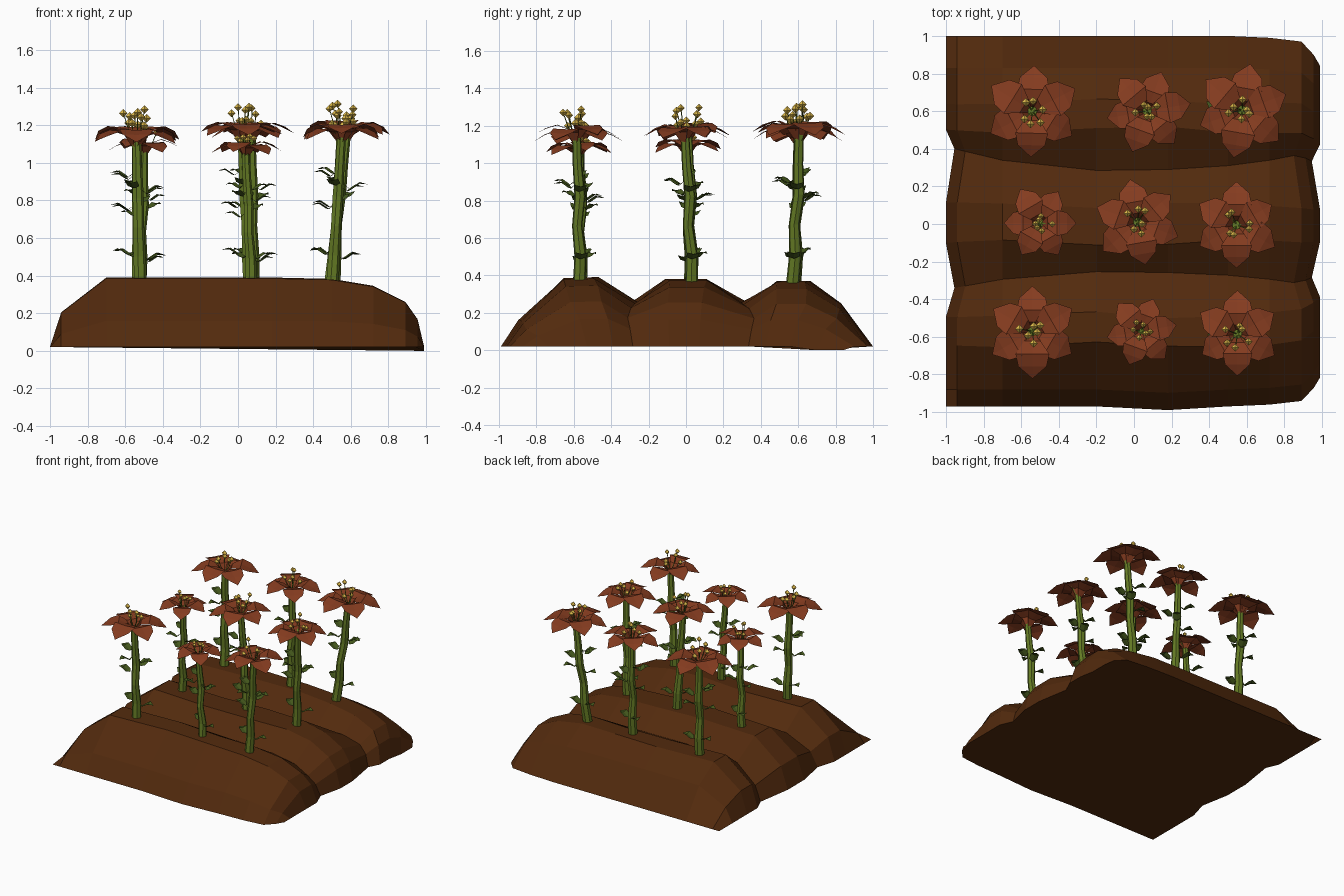
import bpy, bmesh, random
from math import sin, cos, pi, radians
from mathutils import Vector, Matrix

if "Cube" in bpy.data.objects:
    bpy.data.objects.remove(bpy.data.objects["Cube"])

random.seed(4)


def material(name, rgb):
    m = bpy.data.materials.new(name)
    m.diffuse_color = (*rgb, 1)
    m.use_nodes = True
    m.node_tree.nodes["Principled BSDF"].inputs["Base Color"].default_value = m.diffuse_color
    return m


SOIL = material("soil", (0.085, 0.023, 0.004))
STEM = material("stem_green", (0.13, 0.2, 0.018))
LEAF = material("leaf_green", (0.06, 0.1, 0.012))
PETAL = material("petal_rust", (0.235, 0.045, 0.014))
POLLEN = material("pollen_yellow", (0.75, 0.5, 0.07))


def finish(bm, name, *mats):
    me = bpy.data.meshes.new(name)
    bm.to_mesh(me)
    bm.free()
    for m in mats:
        me.materials.append(m)
    ob = bpy.data.objects.new(name, me)
    bpy.context.collection.objects.link(ob)
    return ob


def tube(bm, pts, radii, sides):
    rings = []
    for p, r in zip(pts, radii):
        rings.append([bm.verts.new(p + Vector((r * cos(2 * pi * k / sides), r * sin(2 * pi * k / sides), 0)))
                      for k in range(sides)])
    for a, b in zip(rings, rings[1:]):
        for k in range(sides):
            j = (k + 1) % sides
            bm.faces.new((a[k], a[j], b[j], b[k]))
    bm.faces.new(rings[-1])
    bm.faces.new(rings[0][::-1])


def blade(bm, matrix, profile, fold):
    """Petal or leaf folded along its midrib; profile rows are (r, z, half width)."""
    rows = []
    for r, z, w in profile:
        mid = bm.verts.new(matrix @ Vector((r, 0, z)))
        if w:
            lf, rt = (bm.verts.new(matrix @ Vector((r, s * w, z + fold * w))) for s in (1, -1))
            rows.append((rt, mid, lf))
        else:
            rows.append((mid, mid, mid))
    for a, b in zip(rows, rows[1:]):
        for k in (0, 1):
            f = []
            for v in (a[k], b[k], b[k + 1], a[k + 1]):
                if v not in f:
                    f.append(v)
            bm.faces.new(f)


# Soil bed: three-ridge profile lofted along x
def soil_bed():
    bm = bmesh.new()
    profile = [(-0.97, 0.02), (-0.88, 0.16), (-0.64, 0.385), (-0.48, 0.39), (-0.26, 0.255), (-0.10, 0.38),
               (0.10, 0.38), (0.30, 0.25), (0.50, 0.37), (0.65, 0.37), (0.83, 0.25), (1.0, 0.02)]
    stations = [(-1, 0, 1), (-0.94, 0.5, 1), (-0.7, 1, 1), (-0.2, 1, 1), (0.18, 1, 1.02),
                (0.5, 0.98, 1), (0.72, 0.88, 0.99), (0.89, 0.65, 0.97), (0.955, 0.4, 0.9), (0.99, 0, 0.84)]
    rows = []
    for x, s, ys in stations:
        row = []
        for i, (y, z) in enumerate(profile):
            if i == 4:
                y = -0.25 - 0.09 * x * x
            elif i == 7:
                y = 0.28 + 0.12 * x * x
            elif 1 < i < 10:
                y += 0.015 * sin(5 * x + i)
            elif ys > 1 and i > 9:
                y /= ys
            dent = 0.045 * (abs(x) > 0.85) if i in (4, 7) else 0
            base = 0.0 if (x > 0.98 and i > 9) else 0.02
            # wall feet stay on the ground round the right-hand corners
            row.append(bm.verts.new((x * (1 - dent), y * ys, base + (z - 0.02) * s)))
        rows.append(row)
    for a, b in zip(rows, rows[1:]):
        for k in range(len(profile) - 1):
            bm.faces.new((a[k], b[k], b[k + 1], a[k + 1]))
    under = rows[0] + [r[-1] for r in rows[1:-1]] + rows[-1][::-1] + [r[0] for r in rows[-2:0:-1]]
    bm.faces.new(under)
    bmesh.ops.recalc_face_normals(bm, faces=bm.faces)
    finish(bm, "soil_bed", SOIL)


PETAL_SHAPE = [(0.015, -0.07, 0.012), (0.05, -0.005, 0.042), (0.115, 0.018, 0.086), (0.18, -0.002, 0.072),
               (0.245, -0.035, 0)]
LEAF_SHAPE = [(0.015, 0.005, 0.005), (0.05, -0.022, 0.008), (0.065, -0.018, 0.034), (0.105, 0.008, 0.036),
              (0.15, 0.004, 0)]


def flower(n, base, top, radius, turn):
    base, top = Vector(base), Vector(top)
    k = radius / 0.23

    # Wobbly seven-sided stem
    bm = bmesh.new()
    end = top - Vector((0, 0, 0.035))
    bend = [0, 0.4, -0.3, 0.6, 0.1, 0]
    pts = [base.lerp(end, i / 5) + Vector((0.02 * b * cos(turn), 0.02 * b * sin(turn), 0))
           for i, b in enumerate(bend)]
    tube(bm, pts, [r * (0.45 + 0.55 * k) for r in (0.036, 0.034, 0.029, 0.031, 0.027, 0.025)], 7)
    finish(bm, f"stem_{n}", STEM)

    # Leaves on the stem
    bm = bmesh.new()
    for t, az in ((0.20, -80), (0.23, 70), (0.54, 95), (0.60, -20), (0.66, -80), (0.70, 160), (0.76, 80)):
        m = Matrix.Translation(base.lerp(end, t)) @ Matrix.Rotation(turn + radians(az), 4, 'Z')
        blade(bm, m @ Matrix.Scale(0.5 + 0.45 * k, 4), LEAF_SHAPE, 0.25)
    finish(bm, f"leaves_{n}", LEAF)

    # Six petals in two layers
    bm = bmesh.new()
    for i in range(6):
        m = (Matrix.Translation(top + Vector((0, 0, 0.014 * (i % 2)))) @ Matrix.Rotation(turn + i * pi / 3, 4, 'Z')
             @ Matrix.Rotation(random.uniform(-0.02, 0.08), 4, 'Y') @ Matrix.Scale(k * random.uniform(0.95, 1.04), 4))
        blade(bm, m, PETAL_SHAPE, 0.05)
    finish(bm, f"petals_{n}", PETAL)

    # Stamens: thin filaments with octahedral tips
    bm, tips = bmesh.new(), bmesh.new()
    for i in range(6):
        a = turn + i * pi / 3 + random.uniform(-0.4, 0.4)
        r, h = random.uniform(0.02, 0.08), random.uniform(0.03, 0.13)
        tip = top + k * Vector((r * cos(a), r * sin(a), h))
        root = top + Vector((0, 0, -0.05))
        mid = root.lerp(tip, 0.5) + Vector((0.01 * cos(a), 0.01 * sin(a), 0))
        tube(bm, [root, mid, tip], [0.004, 0.003, 0.003], 3)
        for s in (1, -1):
            bmesh.ops.create_cone(tips, segments=4, radius1=0.022 * k * (s > 0), radius2=0.022 * k * (s < 0),
                                  depth=0.022 * k, matrix=Matrix.Translation(tip + Vector((0, 0, s * 0.011 * k))))
    finish(bm, f"filaments_{n}", STEM)
    finish(tips, f"pollen_tips_{n}", POLLEN)


soil_bed()

# Nine plants: stem base xy, flower centre xyz, flower radius, turn
PLANTS = [(-0.52, -0.57, -0.54, -0.57, 1.15, 0.235, 90), (0.07, -0.56, 0.04, -0.57, 1.085, 0.18, 70),
          (0.50, -0.57, 0.55, -0.585, 1.17, 0.215, 90), (-0.52, 0.02, -0.50, 0.005, 1.095, 0.19, 60),
          (0.06, 0.03, 0.02, 0.01, 1.18, 0.22, 100), (0.51, 0.03, 0.545, -0.005, 1.17, 0.215, 90),
          (-0.53, 0.58, -0.54, 0.60, 1.165, 0.24, 88), (0.08, 0.57, 0.07, 0.60, 1.18, 0.215, 70),
          (0.49, 0.57, 0.575, 0.605, 1.19, 0.235, 80)]
for n, (bx, by, tx, ty, tz, rad, turn) in enumerate(PLANTS, 1):
    flower(n, (bx, by, 0.35), (tx, ty, tz), rad, radians(turn))
